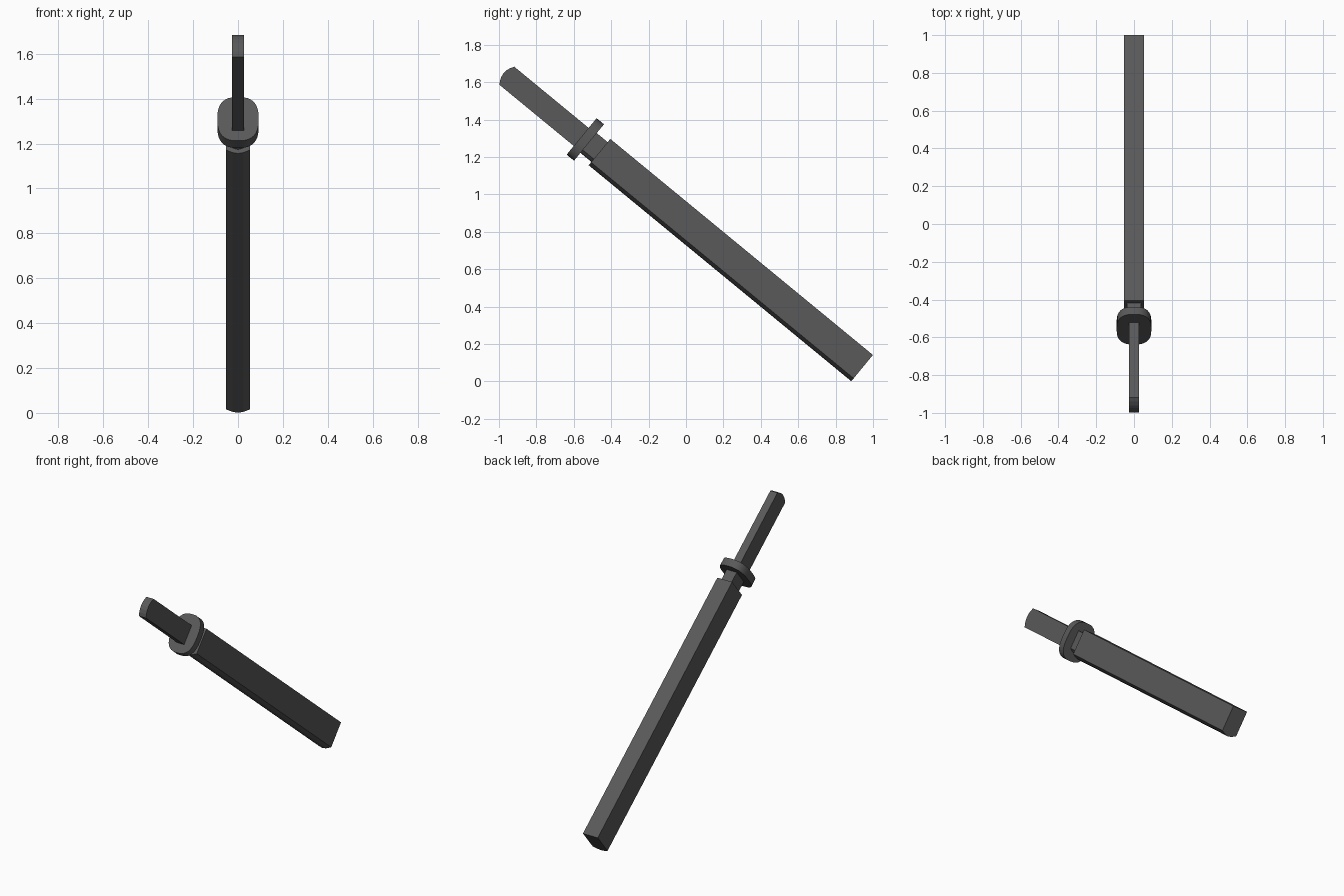
import bpy, bmesh, math
from mathutils import Vector, Matrix

if "Cube" in bpy.data.objects:
    bpy.data.objects.remove(bpy.data.objects["Cube"])

# Tilted local frame: X = width, Y = across the blade (n), Z = along the axis (s)
D = Vector((0, 0.772, -0.635)).normalized()
N = Vector((0, 0.635, 0.772)).normalized()
FRAME = Matrix(((1, 0, 0), (0, N.y, D.y), (0, N.z, D.z))).to_4x4()

mat = bpy.data.materials.new("dark_grey")
mat.diffuse_color = (0.1, 0.1, 0.1, 1)
mat.use_nodes = True
mat.node_tree.nodes["Principled BSDF"].inputs["Base Color"].default_value = mat.diffuse_color


def extrude(name, points, offset):
    """Cap a closed loop of local points and extrude it by offset."""
    bm = bmesh.new()
    face = bm.faces.new([bm.verts.new(p) for p in points])
    res = bmesh.ops.extrude_face_region(bm, geom=[face], use_keep_orig=True)
    moved = [g for g in res["geom"] if isinstance(g, bmesh.types.BMVert)]
    bmesh.ops.translate(bm, verts=moved, vec=offset)
    bm.transform(FRAME)
    bmesh.ops.recalc_face_normals(bm, faces=bm.faces)
    me = bpy.data.meshes.new(name)
    bm.to_mesh(me)
    bm.free()
    me.materials.append(mat)
    ob = bpy.data.objects.new(name, me)
    bpy.context.collection.objects.link(ob)
    return ob


def sheath_section(w, low, high, s):
    """Flat-topped section with a shallow keel underneath."""
    half = [(w, high), (w, low + 0.02), (w * 0.45, low + 0.005)]
    pts = half + [(0, low)] + [(-x, n) for x, n in reversed(half)]
    return [(x, n, s) for x, n in pts]


# Scabbard
extrude("scabbard", sheath_section(0.054, 0.562, 0.744, -1.136), (0, 0, 1.818))

# Collar between guard and scabbard
extrude("collar", sheath_section(0.037, 0.585, 0.722, -1.23), (0, 0, 0.12))

# Oval guard with squared-off curves
ring = []
for i in range(32):
    a = 2 * math.pi * i / 32
    c, s = math.cos(a), math.sin(a)
    x = math.copysign(abs(c) ** 0.75, c) * 0.092
    n = math.copysign(abs(s) ** 0.75, s) * 0.126
    ring.append((x, 0.657 + n, -1.263))
guard = extrude("guard", ring, (0, 0, 0.051))
bpy.context.view_layer.objects.active = guard
guard.select_set(True)
bpy.ops.object.shade_smooth_by_angle(angle=math.radians(35))

# Handle: flat slab with a rounded butt
butt = []
for i in range(7):
    t = -1 + 2 * i / 6
    butt.append((-0.026, 0.6535 + 0.0625 * t, -1.80 + 0.022 * t * t))
outline = butt + [(-0.026, 0.716, -1.23), (-0.026, 0.591, -1.23)]
extrude("handle", outline, (0.052, 0, 0))
